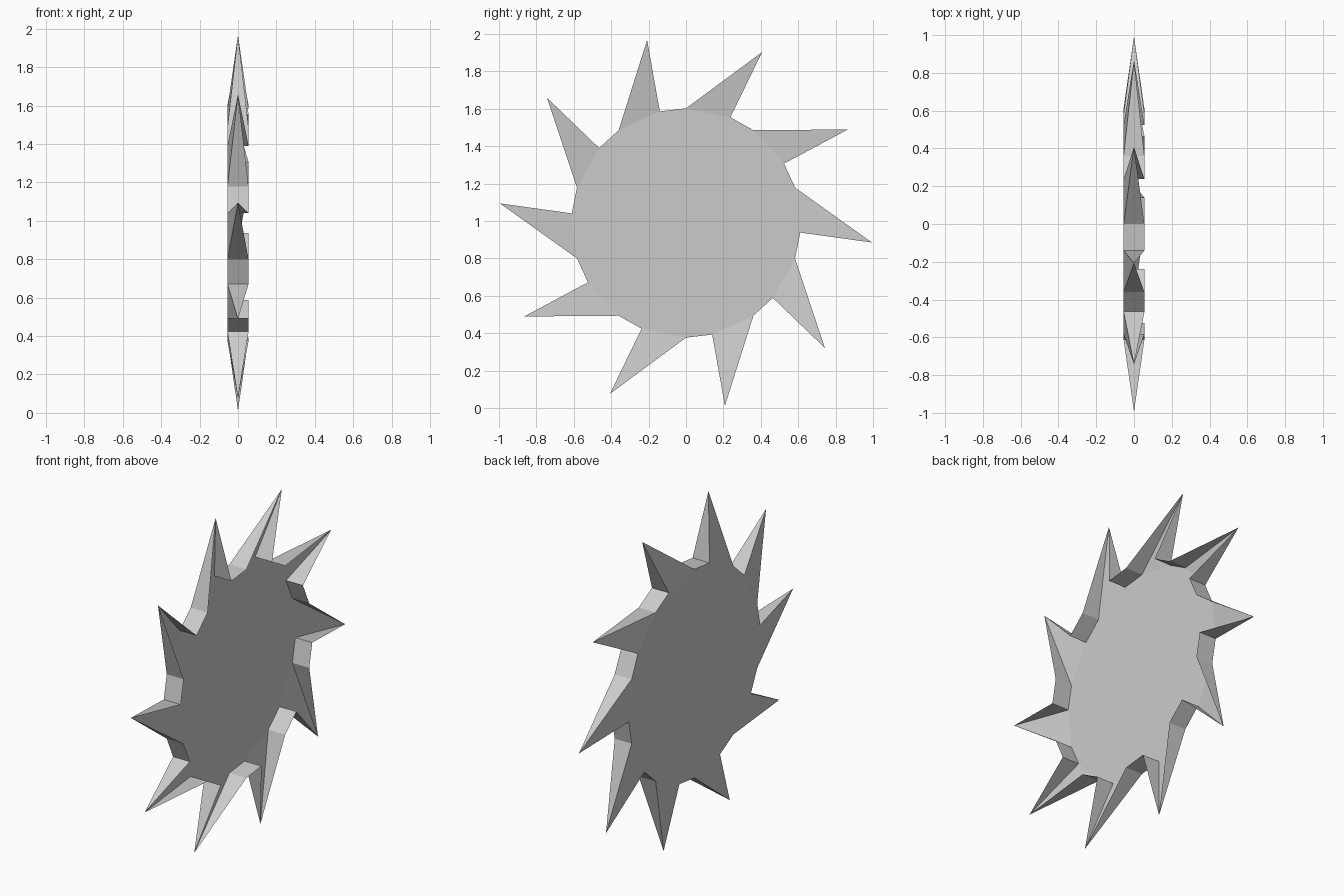
import bpy, bmesh, math

cube = bpy.data.objects.get("Cube")
if cube:
    bpy.data.objects.remove(cube)

TEETH = 10
HALF = 0.055          # half thickness along x
CENTRE_Z = 0.989
RIM, TIP = 0.613, 1.0
STEP = 36.0           # degrees from one tooth to the next
TOOTH_SPAN = 22.8     # part of each step taken by the tooth base
TIP_LEAN = 24.0       # tip angle measured from the tooth start

# Plain grey metal
metal = bpy.data.materials.new("grey_metal")
metal.use_nodes = True
grey = (0.6, 0.6, 0.6, 1.0)
metal.diffuse_color = grey
metal.node_tree.nodes["Principled BSDF"].inputs["Base Color"].default_value = grey

bm = bmesh.new()


def polar(x, radius, degrees):
    a = math.radians(degrees)
    return bm.verts.new((x, radius * math.cos(a), CENTRE_Z + radius * math.sin(a)))


# Rim corners (closed side, open side) and tooth tips, going clockwise
starts, ends, tips = [], [], []
for i in range(TEETH):
    a = 90 - STEP * i
    starts.append([polar(x, RIM, a) for x in (-HALF, HALF)])
    ends.append([polar(x, RIM, a - TOOTH_SPAN) for x in (-HALF, HALF)])
    tips.append(polar(0, TIP, a - TIP_LEAN))

# Flat disc on the closed side
disc = [pair[0] for i in range(TEETH) for pair in (starts[i], ends[i])]
bm.faces.new(disc)

# Hollow teeth, open towards +x, and the rim walls between them
for i in range(TEETH):
    s, e, tip, nxt = starts[i], ends[i], tips[i], starts[(i + 1) % TEETH]
    bm.faces.new((e[0], s[0], tip))
    bm.faces.new((s[0], s[1], tip))
    bm.faces.new((e[1], e[0], tip))
    bm.faces.new((nxt[0], e[0], e[1], nxt[1]))

bmesh.ops.recalc_face_normals(bm, faces=bm.faces)
bm.faces.ensure_lookup_table()
# Keep the disc facing -x, away from the hollow
if bm.faces[0].normal.x > 0:
    bmesh.ops.reverse_faces(bm, faces=bm.faces)

mesh = bpy.data.meshes.new("spiked_blade")
bm.to_mesh(mesh)
bm.free()
mesh.materials.append(metal)
blade = bpy.data.objects.new("spiked_blade", mesh)
bpy.context.collection.objects.link(blade)
